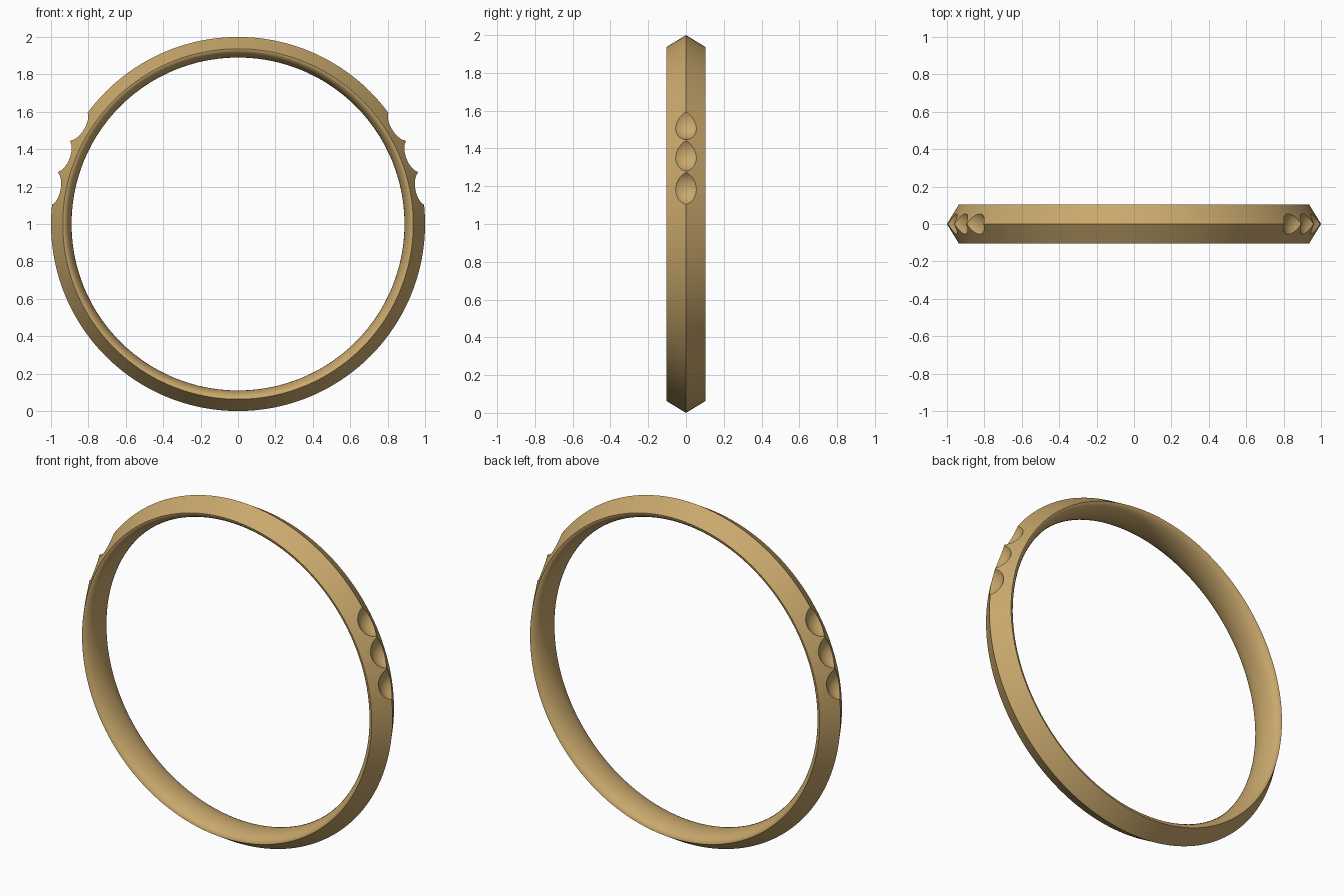
import bpy, bmesh
from math import sin, cos, pi, radians
from mathutils import Matrix

if "Cube" in bpy.data.objects:
    bpy.data.objects.remove(bpy.data.objects["Cube"])

STEPS = 192
HALF_W, EDGE_R, INNER_R = 0.103, 0.937, 0.89


def mesh_object(name, bm):
    bmesh.ops.recalc_face_normals(bm, faces=bm.faces)
    mesh = bpy.data.meshes.new(name)
    bm.to_mesh(mesh)
    bm.free()
    obj = bpy.data.objects.new(name, mesh)
    bpy.context.collection.objects.link(obj)
    return obj


# Band: ridged outside, rounded comfort-fit inside
profile = [(EDGE_R, -HALF_W), (1.0, 0.0), (EDGE_R, HALF_W)]
N = 16
for i in range(1, N):
    a = pi * i / N
    profile.append((EDGE_R - (EDGE_R - INNER_R) * sin(a), HALF_W * cos(a)))

bm = bmesh.new()
rings = []
for s in range(STEPS):
    t = 2 * pi * s / STEPS
    rings.append([bm.verts.new((r * cos(t), y, 1 + r * sin(t))) for r, y in profile])
for s in range(STEPS):
    a, b = rings[s], rings[(s + 1) % STEPS]
    for i in range(len(profile)):
        j = (i + 1) % len(profile)
        bm.faces.new((a[i], a[j], b[j], b[i]))
band = mesh_object("ring_band", bm)

# Scooped stone seats: three on each shoulder
bm = bmesh.new()
for side in (-1, 1):
    for deg in (10.9, 21.2, 31.5):
        t = radians(deg)
        loc = Matrix.Translation((side * 1.056 * cos(t), 0, 1 + 1.056 * sin(t)))
        rot = Matrix.Rotation(side * (pi / 2 - t), 4, 'Y')
        bmesh.ops.create_uvsphere(bm, u_segments=48, v_segments=32,
                                  radius=0.105, matrix=loc @ rot)
cutter = mesh_object("seat_cutter", bm)
cutter.hide_render = True

cut = band.modifiers.new("seats", 'BOOLEAN')
cut.operation = 'DIFFERENCE'
cut.solver = 'EXACT'
cut.use_self = True
cut.object = cutter
bpy.context.view_layer.objects.active = band
band.select_set(True)
bpy.ops.object.modifier_apply(modifier=cut.name)
bpy.data.objects.remove(cutter)
bpy.ops.object.shade_smooth_by_angle(angle=radians(30))

# Gold finish
gold = bpy.data.materials.new("gold")
gold.diffuse_color = (0.58, 0.39, 0.15, 1)
gold.use_nodes = True
gold.node_tree.nodes["Principled BSDF"].inputs["Base Color"].default_value = gold.diffuse_color
band.data.materials.clear()
band.data.materials.append(gold)
